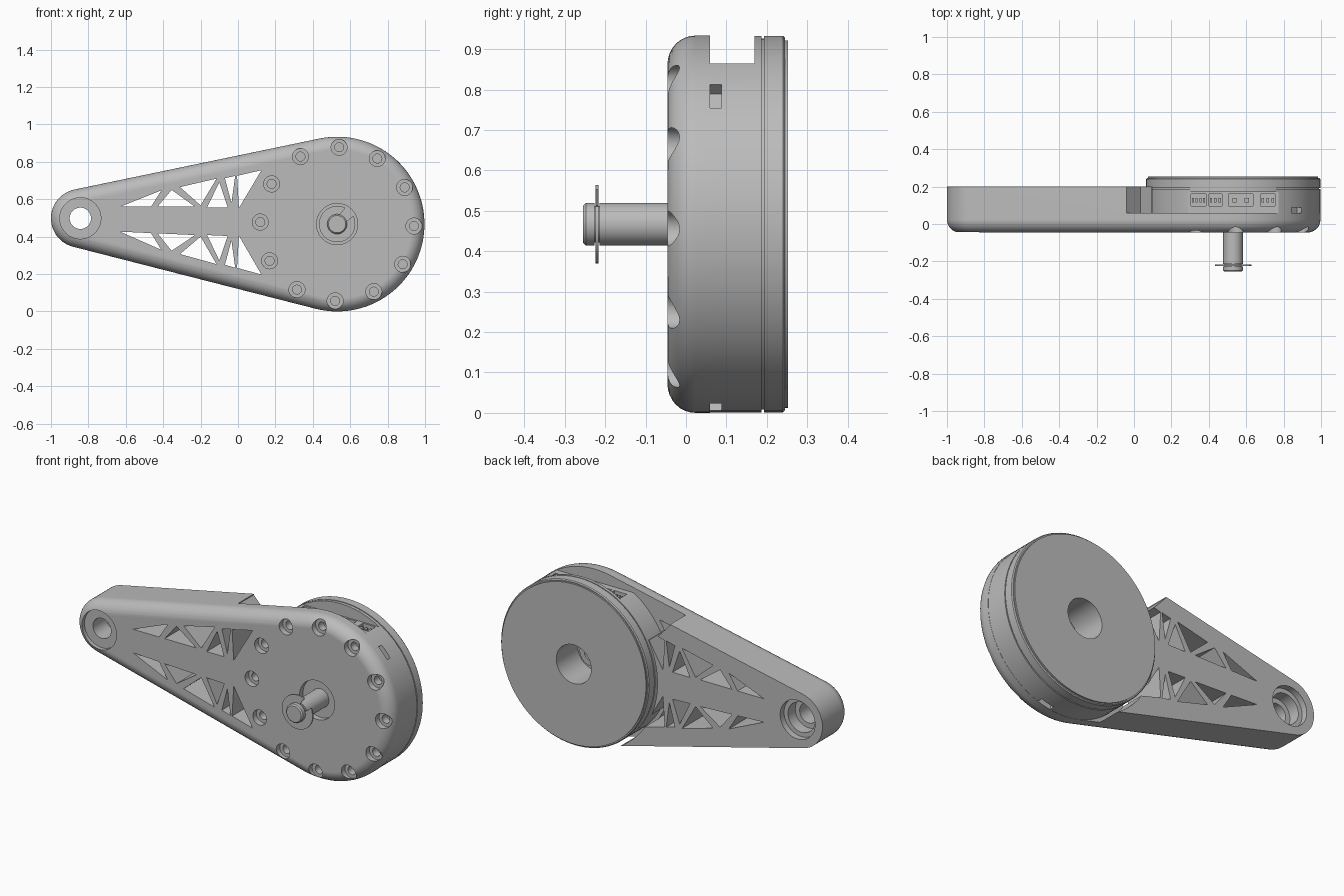
import bpy, bmesh, math
from math import sin, cos, pi, radians

if "Cube" in bpy.data.objects:
    bpy.data.objects.remove(bpy.data.objects["Cube"], do_unlink=True)

gray = bpy.data.materials.new("plain gray")
gray.use_nodes = True
gray.diffuse_color = (0.5, 0.5, 0.5, 1)
gray.node_tree.nodes["Principled BSDF"].inputs["Base Color"].default_value = (0.5, 0.5, 0.5, 1)

BIG, BIG_R = (0.53, 0.467), 0.467       # motor axis
TIP, TIP_R = (-0.843, 0.498), 0.157     # pivot axis
FRONT, SPLIT, ARM_BACK = -0.046, 0.06, 0.2


def loft(name, stacks):
    """Build closed solids, each one a stack of (outline, y) sections."""
    bm = bmesh.new()
    for stack in stacks:
        rings = [[bm.verts.new((x, y, z)) for x, z in outline] for outline, y in stack]
        for a, b in zip(rings, rings[1:]):
            for i in range(len(a)):
                j = (i + 1) % len(a)
                bm.faces.new((a[i], a[j], b[j], b[i]))
        bm.faces.new(rings[0])
        bm.faces.new(rings[-1][::-1])
    bmesh.ops.recalc_face_normals(bm, faces=bm.faces)
    mesh = bpy.data.meshes.new(name)
    bm.to_mesh(mesh)
    bm.free()
    mesh.materials.append(gray)
    obj = bpy.data.objects.new(name, mesh)
    bpy.context.collection.objects.link(obj)
    return obj


def circle(c, r, n=48):
    return [(c[0] + r * cos(2 * pi * i / n), c[1] + r * sin(2 * pi * i / n)) for i in range(n)]


def turned(c, profile, n=48):
    return [(circle(c, r, n), y) for r, y in profile]


def prism(outline, y0, y1):
    return [(outline, y0), (outline, y1)]


def rect(x0, x1, z0, z1):
    return [(x0, z0), (x1, z0), (x1, z1), (x0, z1)]


def cut(obj, stacks):
    cutter = loft("cutter", stacks)
    cutter.hide_render = True
    mod = obj.modifiers.new("cut", "BOOLEAN")
    mod.operation, mod.solver, mod.object = "DIFFERENCE", "EXACT", cutter
    graph = bpy.context.evaluated_depsgraph_get()
    mesh = bpy.data.meshes.new_from_object(obj.evaluated_get(graph))
    obj.modifiers.clear()
    obj.data = mesh
    bpy.data.objects.remove(cutter, do_unlink=True)


def polar(c, r, angle):
    return (c[0] + r * cos(angle), c[1] + r * sin(angle))


def arm_outline(inset):
    """Two circles joined by their outer tangents."""
    dx, dz = TIP[0] - BIG[0], TIP[1] - BIG[1]
    heading = math.atan2(dz, dx)
    spread = math.acos((BIG_R - TIP_R) / math.hypot(dx, dz))
    small = [polar(TIP, TIP_R - inset, heading - spread + 2 * spread * i / 24) for i in range(25)]
    rest = 2 * pi - 2 * spread
    large = [polar(BIG, BIG_R - inset, heading + spread + rest * i / 60) for i in range(61)]
    return small + large


# Arm with a rounded front edge
fillet = 0.07
steps = [i / 8 * pi / 2 for i in range(9)]
sections = [(arm_outline(fillet * (1 - sin(t))), FRONT + fillet * (1 - cos(t))) for t in steps]
arm = loft("arm_housing", [sections + [(arm_outline(0), ARM_BACK)]])

# Seat for the motor and the cable relief above it
cut(arm, [prism(circle(BIG, 0.49, 96), SPLIT, 0.4)])
cut(arm, [prism([(-0.04, 0.82), (0.07, 0.70), (0.4, 0.7), (0.4, 1.1), (-0.04, 1.1)], SPLIT, 0.4)])

# Truss windows, mirrored over the line between both axes
windows = [
    [(-0.63, 0.56), (-0.465, 0.56), (-0.41, 0.647)],
    [(-0.43, 0.56), (-0.23, 0.56), (-0.355, 0.65)],
    [(-0.31, 0.665), (-0.2, 0.567), (-0.115, 0.71)],
    [(-0.165, 0.557), (-0.055, 0.557), (-0.1, 0.69)],
    [(-0.07, 0.712), (-0.035, 0.58), (-0.015, 0.725)],
    [(0.005, 0.553), (0.125, 0.755), (-0.005, 0.725)],
]
slope = (BIG[1] - TIP[1]) / (BIG[0] - TIP[0])


def mirrored(outline):
    return [(x, 2 * (TIP[1] + slope * (x - TIP[0])) - z) for x, z in outline]


cut(arm, [prism(w, -0.2, 0.4) for w in windows + [mirrored(w) for w in windows]])

# Pivot bore with counterbores on both sides
cut(arm, [turned(TIP, [(0.11, -0.2), (0.11, -0.02), (0.057, -0.02),
                       (0.057, 0.1), (0.085, 0.1), (0.085, 0.165),
                       (0.11, 0.165), (0.11, 0.4)])])

# Ring of counterbored screw holes and the shaft recess
holes = []
for i in range(12):
    centre = polar(BIG, 0.411, radians(88.5 + 30 * i))
    holes.append(turned(centre, [(0.043, -0.2), (0.043, -0.013), (0.024, -0.013), (0.024, 0.03)], 24))
holes.append(turned(BIG, [(0.11, -0.2), (0.11, -0.015)]))
cut(arm, holes)

# Motor body and back disc in one turned part
motor = loft("motor_body", [turned(BIG, [
    (0.466, SPLIT), (0.466, 0.187), (0.459, 0.187), (0.459, 0.193),
    (0.466, 0.193), (0.466, 0.24), (0.461, 0.245), (0.455, 0.245), (0.455, 0.253)], 96)])
cut(motor, [turned(BIG, [(0.11, 0.0), (0.11, 0.4)])])

# Flat connector shelf on top
SHELF = 0.865
cut(motor, [prism(rect(0, 1.1, SHELF, 1.1), 0.0, 0.17)])
sockets = [(0.305, 0.385, 4), (0.4, 0.47, 3), (0.505, 0.635, 2), (0.675, 0.755, 3)]
cut(motor, [prism(rect(x0, x1, SHELF - 0.04, SHELF + 0.1), 0.095, 0.16) for x0, x1, n in sockets])
pins = []
for x0, x1, n in sockets:
    pitch = (x1 - x0) / n
    w = 0.13 * pitch + 0.003
    for k in range(n):
        x = x0 + pitch * (k + 0.5)
        pins.append(prism(rect(x - w, x + w, SHELF - 0.045, SHELF - 0.008), 0.115, 0.14))
pin_set = loft("connector_pins", pins)

# Three pry slots on the motor rim
slots = []
for a in (43, 163, 283):
    a = radians(a)
    corners = [(0.43, -0.04), (0.5, -0.04), (0.5, 0.04), (0.43, 0.04)]
    slots.append(prism([(BIG[0] + r * cos(a) - t * sin(a), BIG[1] + r * sin(a) + t * cos(a))
                        for r, t in corners], 0.0, 0.088))
cut(motor, slots)

# Output shaft with a clip groove, and its collar inside the bore
shaft = loft("output_shaft", [turned(BIG, [
    (0.046, -0.255), (0.053, -0.248), (0.053, -0.226), (0.045, -0.226),
    (0.045, -0.214), (0.053, -0.214), (0.053, 0.05)])])
collar = loft("shaft_collar", [turned(BIG, [(0.07, 0.05), (0.07, 0.1)])])
cut(collar, [turned(BIG, [(0.04, 0.07), (0.04, 0.2)])])

# Open retaining clip
clip = loft("retaining_clip", [turned(BIG, [(0.097, -0.224), (0.097, -0.216)])])
cut(clip, [turned(BIG, [(0.047, -0.3), (0.047, -0.1)])])
gap = [polar(BIG, r, radians(a)) for r, a in ((0.03, 0), (0.13, 30), (0.13, 60), (0.03, 90))]
cut(clip, [prism(gap, -0.3, -0.1)])

# Smooth round surfaces, keep machined edges crisp
for obj in (arm, motor, pin_set, shaft, collar, clip):
    bpy.ops.object.select_all(action="DESELECT")
    obj.select_set(True)
    bpy.context.view_layer.objects.active = obj
    bpy.ops.object.shade_smooth_by_angle(angle=radians(25))
    weighted = obj.modifiers.new("weighted normals", "WEIGHTED_NORMAL")
    weighted.keep_sharp = True
